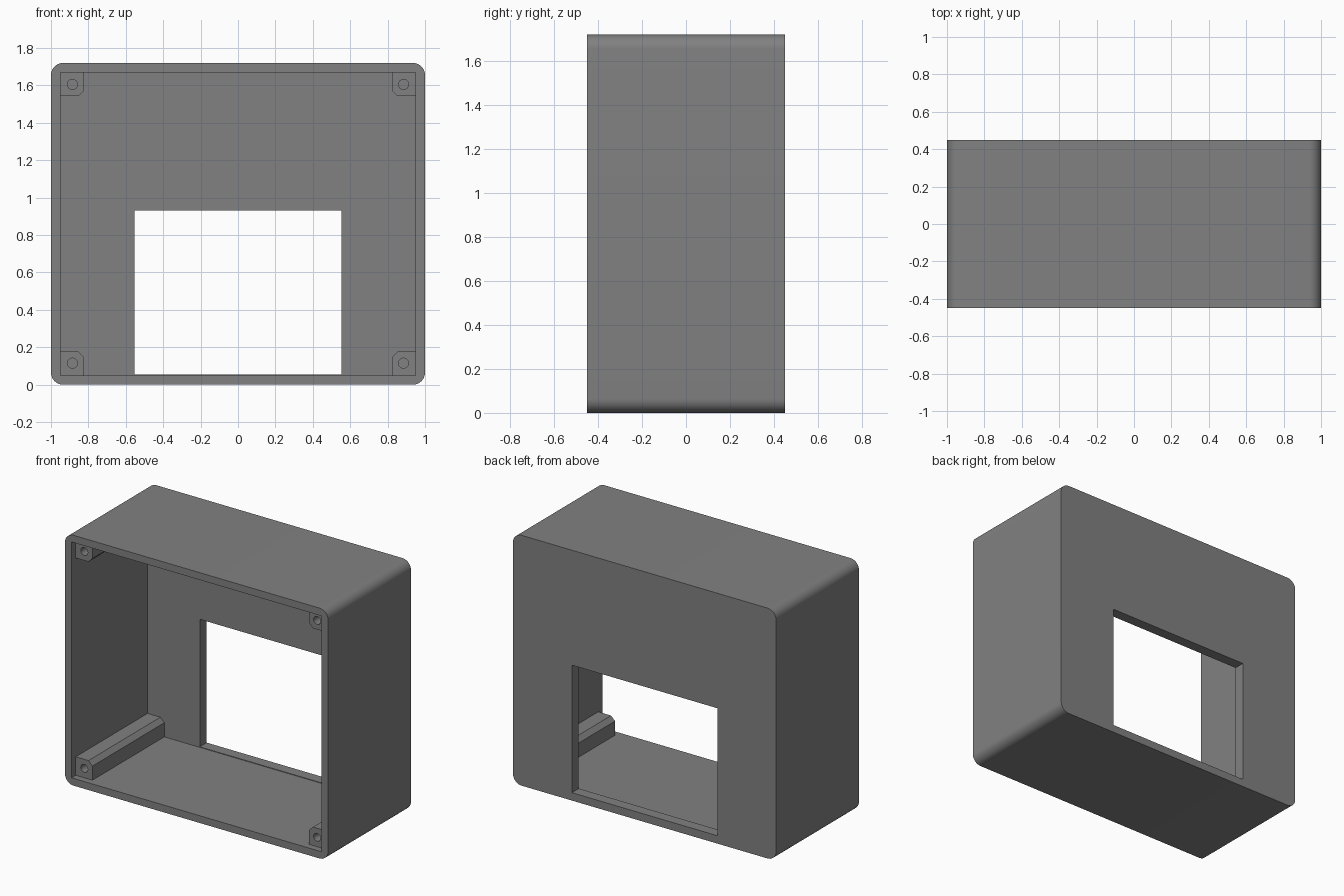
import bpy, bmesh, math

if "Cube" in bpy.data.objects:
    bpy.data.objects.remove(bpy.data.objects["Cube"])

W, D, H = 2.0, 0.90, 1.72          # overall size
WALL, BACK = 0.05, 0.075           # side wall and back wall thickness
MID = H / 2

grey = bpy.data.materials.new("grey plastic")
grey.diffuse_color = (0.22, 0.22, 0.22, 1)
grey.use_nodes = True
grey.node_tree.nodes["Principled BSDF"].inputs["Base Color"].default_value = grey.diffuse_color


def prism(name, outline, y0, y1):
    """Extrude an x-z outline from y0 to y1."""
    bm = bmesh.new()
    face = bm.faces.new([bm.verts.new((x, y0, z)) for x, z in outline])
    new = bmesh.ops.extrude_face_region(bm, geom=[face])["geom"]
    bmesh.ops.translate(bm, vec=(0, y1 - y0, 0),
                        verts=[v for v in new if isinstance(v, bmesh.types.BMVert)])
    bmesh.ops.recalc_face_normals(bm, faces=bm.faces)
    mesh = bpy.data.meshes.new(name)
    bm.to_mesh(mesh)
    bm.free()
    mesh.materials.append(grey)
    obj = bpy.data.objects.new(name, mesh)
    bpy.context.collection.objects.link(obj)
    return obj


def rect(x0, x1, z0, z1):
    return [(x0, z0), (x1, z0), (x1, z1), (x0, z1)]


def circle(cx, cz, r, n=24):
    return [(cx + r * math.cos(2 * math.pi * i / n),
             cz + r * math.sin(2 * math.pi * i / n)) for i in range(n)]


def rounded_rect(w, h, r, n=10):
    pts = []
    for k, (sx, sz) in enumerate([(1, 1), (-1, 1), (-1, -1), (1, -1)]):
        for i in range(n + 1):
            a = math.pi / 2 * (k + i / n)
            pts.append((sx * (w / 2 - r) + r * math.cos(a),
                        MID + sz * (h / 2 - r) + r * math.sin(a)))
    return pts


def cut(obj, cutters):
    """Subtract cutters from obj, bake the result and remove the cutters."""
    for c in cutters:
        m = obj.modifiers.new("cut", "BOOLEAN")
        m.operation, m.solver, m.object = "DIFFERENCE", "EXACT", c
        c.hide_render = True
    bpy.context.view_layer.objects.active = obj
    for m in list(obj.modifiers):
        bpy.ops.object.modifier_apply(modifier=m.name)
    for c in cutters:
        bpy.data.objects.remove(c)


def smooth(obj):
    bpy.ops.object.select_all(action="DESELECT")
    obj.select_set(True)
    bpy.context.view_layer.objects.active = obj
    bpy.ops.object.shade_smooth_by_angle(angle=math.radians(30))


# Open-fronted case with rounded outer edges and a window in the back wall
case = prism("case", rounded_rect(W, H, 0.065), -D / 2, D / 2)
cavity = prism("cavity_cutter", rect(-W / 2 + WALL, W / 2 - WALL, WALL, H - WALL),
               -D / 2 - 0.1, D / 2 - BACK)
window = prism("window_cutter", rect(-0.553, 0.553, WALL + 0.004, 0.93),
               D / 2 - BACK - 0.1, D / 2 + 0.1)
cut(case, [cavity, window])
smooth(case)

# Four corner screw posts, chamfered on the inner edge, with pilot holes
FRONT = -D / 2 + 0.045
SIZE, CHAMFER = 0.127, 0.03
for side, sx in (("left", -1), ("right", 1)):
    for level, sz in (("lower", -1), ("upper", 1)):
        def place(u, v):
            return (sx * (W / 2 - WALL - u), MID + sz * (MID - WALL - v))
        outline = [place(u, v) for u, v in (
            (0, 0), (SIZE, 0), (SIZE, SIZE - CHAMFER), (SIZE - CHAMFER, SIZE), (0, SIZE))]
        post = prism(f"{level}_{side}_screw_post", outline, FRONT, D / 2 - BACK)
        hole = prism("hole_cutter", circle(*place(0.065, 0.065), 0.027),
                     FRONT - 0.1, FRONT + 0.3)
        cut(post, [hole])
        smooth(post)
